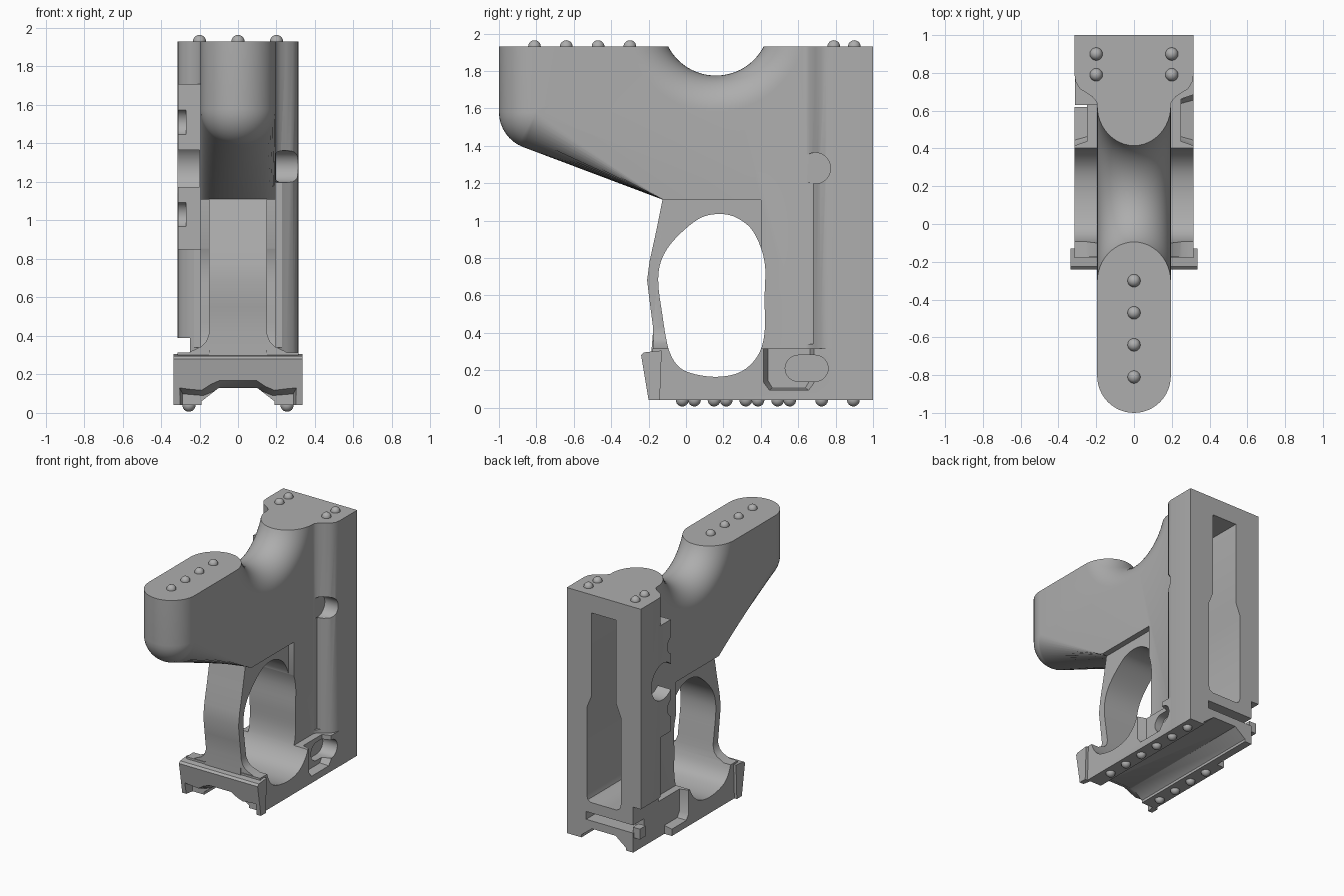
import bpy, bmesh, math

cube = bpy.data.objects.get("Cube")
if cube:
    bpy.data.objects.remove(cube)

grey = bpy.data.materials.new("mid_grey")
grey.use_nodes = True
COLOUR = (0.42, 0.42, 0.42, 1)
grey.diffuse_color = COLOUR
grey.node_tree.nodes["Principled BSDF"].inputs["Base Color"].default_value = COLOUR


def finish(name, bm):
    bmesh.ops.recalc_face_normals(bm, faces=bm.faces)
    mesh = bpy.data.meshes.new(name)
    bm.to_mesh(mesh)
    bm.free()
    mesh.materials.append(grey)
    ob = bpy.data.objects.new(name, mesh)
    bpy.context.collection.objects.link(ob)
    return ob


def loft(name, rings):
    """Skin a stack of equal-length rings and cap both ends."""
    bm = bmesh.new()
    rows = [[bm.verts.new(p) for p in ring] for ring in rings]
    for a, b in zip(rows, rows[1:]):
        for i in range(len(a)):
            j = (i + 1) % len(a)
            bm.faces.new((a[i], a[j], b[j], b[i]))
    bm.faces.new(rows[0])
    bm.faces.new(rows[-1])
    return finish(name, bm)


def prism(name, pts, axis, lo, hi):
    place = {"x": lambda p, t: (t, p[0], p[1]),
             "y": lambda p, t: (p[0], t, p[1]),
             "z": lambda p, t: (p[0], p[1], t)}[axis]
    return loft(name, [[place(p, t) for p in pts] for t in (lo, hi)])


def rect(a0, a1, b0, b1):
    return [(a0, b0), (a1, b0), (a1, b1), (a0, b1)]


def box(name, x, y, z):
    return prism(name, rect(*x, *y), "z", *z)


def mirrored(half):
    return half + [(-x, z) for x, z in reversed(half)]


def arc(cy, cz, r, a0, a1, n):
    steps = [math.radians(a0 + (a1 - a0) * i / n) for i in range(n + 1)]
    return [(cy + r * math.cos(a), cz + r * math.sin(a)) for a in steps]


def smooth_loop(pts, n=5):
    """Closed curve passing through the given points."""
    out = []
    for i in range(len(pts)):
        a, b, c, d = (pts[(i + k - 1) % len(pts)] for k in range(4))
        for s in range(n):
            t = s / n
            out.append(tuple(0.5 * (2 * q + (r - p) * t + (2 * p - 5 * q + 4 * r - u) * t ** 2
                                    + (3 * q - p - 3 * r + u) * t ** 3)
                             for p, q, r, u in zip(a, b, c, d)))
    return out


def combine(target, other, operation):
    mod = target.modifiers.new("join", "BOOLEAN")
    mod.operation, mod.object, mod.solver = operation, other, "EXACT"
    bpy.context.view_layer.objects.active = target
    bpy.ops.object.modifier_apply(modifier=mod.name)
    bpy.data.objects.remove(other)


TOP, BASE, HALF = 1.93, 0.04, 0.195


# Handle, saddle and column: side profile shrinks by d towards each side
def handle_profile(d):
    r = 0.287 + d
    reach = math.degrees(math.acos(0.132 / r))
    return ([(-1 + d, TOP)] + arc(-0.8, 1.58, 0.2 - d, 180, 250, 8)
            + [(-0.12, 1.11), (0.4, 1.11), (0.4, 0.08), (0.9, 0.08), (0.9, TOP)]
            + arc(0.16, 2.062, r, 270 + reach, 270 - reach, 28))


rings = []
for i in range(25):
    t = math.radians(-90 + 180 * i / 24)
    d = min(HALF * (1 - math.cos(t)), HALF - 0.001)
    rings.append([(HALF * math.sin(t), y, z) for y, z in handle_profile(d)])
body = loft("frame_body", rings)

# Back slab with flared flanks
flank = [(0.315, 1), (0.315, 0.79), (0.308, 0.75), (0.285, 0.715), (0.25, 0.693),
         (0.222, 0.675), (0.204, 0.655), (0.19, 0.63)]
parts = [prism("slab", mirrored(flank), "z", BASE, TOP)]

# Loop in front of the column
loop = [(-0.12, 1.14), (-0.16, 0.94), (-0.195, 0.78), (-0.208, 0.68), (-0.192, 0.55),
        (-0.175, 0.42), (-0.185, 0.3), (-0.17, 0.1), (0.5, 0.1), (0.5, 1.14)]
parts.append(prism("loop", loop, "x", -0.15, 0.15))

# Base block, front flange and flared foot of the loop
parts.append(box("base", (-0.314, 0.314), (-0.18, 0.9), (BASE, 0.315)))
parts.append(prism("flange", [(-0.24, 0.28), (-0.225, 0.295), (-0.13, 0.305),
                              (-0.14, BASE), (-0.2, BASE)], "x", -0.335, 0.335))
parts.append(prism("foot", mirrored([(0.3, 0.29), (0.24, 0.322), (0.19, 0.345),
                                     (0.165, 0.37), (0.148, 0.42)]), "y", -0.175, 0))

# Pad on the right flank
parts.append(box("pad", (-0.312, -0.1), (0.63, 0.85), (0.85, 1.71)))
for part in parts:
    combine(body, part, "UNION")

# Finger opening
opening = [(0.42, 0.4), (0.42, 0.58), (0.42, 0.78), (0.36, 0.94), (0.27, 1.015), (0.18, 1.035),
           (0.08, 1.015), (-0.02, 0.94), (-0.1, 0.85), (-0.14, 0.76), (-0.148, 0.66),
           (-0.13, 0.52), (-0.095, 0.32), (-0.04, 0.22), (0.05, 0.178), (0.18, 0.165),
           (0.3, 0.195), (0.385, 0.28)]
cuts = [prism("opening", smooth_loop(opening), "x", -0.5, 0.5)]

# Back cavity, wide below and narrow above
cavity = [(0.11, 0.33), (0.135, 0.345), (0.145, 0.38), (0.145, 1.05), (0.105, 1.15), (0.105, 1.79)]
cuts.append(prism("cavity", mirrored(cavity), "y", 0.55, 1.1))

# Channel under the base, with a deeper mouth at the front
channel = [(0.19, 0), (0.19, 0.06), (0.1, 0.13)]
cuts.append(prism("channel", mirrored(channel), "y", -0.5, 1.2))
mouth = [(0.32, 0), (0.32, 0.165), (0.2, 0.15), (0.1, 0.21)]
cuts.append(loft("mouth", [[(x, -0.3, z) for x, z in mirrored(mouth)],
                           [(x * 0.9, -0.14, z * 0.6) for x, z in mirrored(mouth)]]))

# Flank steps, base pockets and pin holes
for s in (-1, 1):
    top = 1.2 if s > 0 else 0.85
    cuts.append(box("step", sorted((s * 0.196, s * 0.5)), (0.43, 0.68), (0.34, top)))
    pocket = [(0.44, 0.09), (0.66, 0.09), (0.69, 0.13), (0.69, 0.34), (0.41, 0.34), (0.41, 0.13)]
    cuts.append(loft("pocket", [[(s * 0.25, 0.55 + (y - 0.55) * 0.8, z + 0.015) for y, z in pocket],
                                [(s * 0.33, y, z) for y, z in pocket]]))
pill = arc(0.69, 0.21, 0.07, -90, 90, 12) + arc(0.6, 0.21, 0.07, 90, 270, 12)
cuts.append(prism("pill_hole", pill, "x", 0.19, 0.5))
cuts.append(prism("round_hole", arc(0.69, 1.28, 0.083, 0, 350, 35), "x", 0.198, 0.5))
cuts.append(prism("thumb_scoop", arc(0.73, 1.27, 0.14, 0, 350, 35), "x", -0.5, -0.2))
for z in (1.51, 1.03):
    cuts.append(prism("pad_notch", arc(0.6, z, 0.07, 0, 345, 23), "x", -0.5, -0.27))

# Cross slot and corner relief at the lower back
cuts.append(box("cross_slot", (-0.5, 0.15), (0.87, 1.1), (0.19, 0.25)))
cuts.append(box("relief", (-0.5, -0.25), (0.62, 1.1), (0, 0.39)))
for cutter in cuts:
    combine(body, cutter, "DIFFERENCE")

bpy.ops.object.select_all(action="DESELECT")
body.select_set(True)
bpy.context.view_layer.objects.active = body
bpy.ops.object.shade_smooth_by_angle(angle=math.radians(32))

# Small tab in the corner relief
box("corner_tab", (-0.3, -0.24), (0.92, 0.99), (0.15, 0.23))

# Alignment pins on the cut ends
bm = bmesh.new()
bmesh.ops.create_uvsphere(bm, u_segments=20, v_segments=12, radius=0.034)
for face in bm.faces:
    face.smooth = True
first = finish("alignment_pin", bm)
spots = [(s * 0.2, y, TOP) for s in (-1, 1) for y in (0.79, 0.9)]
spots += [(0, -0.3 - 0.17 * i, TOP) for i in range(4)]
spots += [(0.255, 0.045 + 0.17 * i, BASE) for i in range(6)]
spots += [(-0.255, -0.02 + 0.17 * i, BASE) for i in range(4)]
for i, spot in enumerate(spots):
    pin = first if i == 0 else first.copy()
    if i:
        bpy.context.collection.objects.link(pin)
    pin.location = spot
